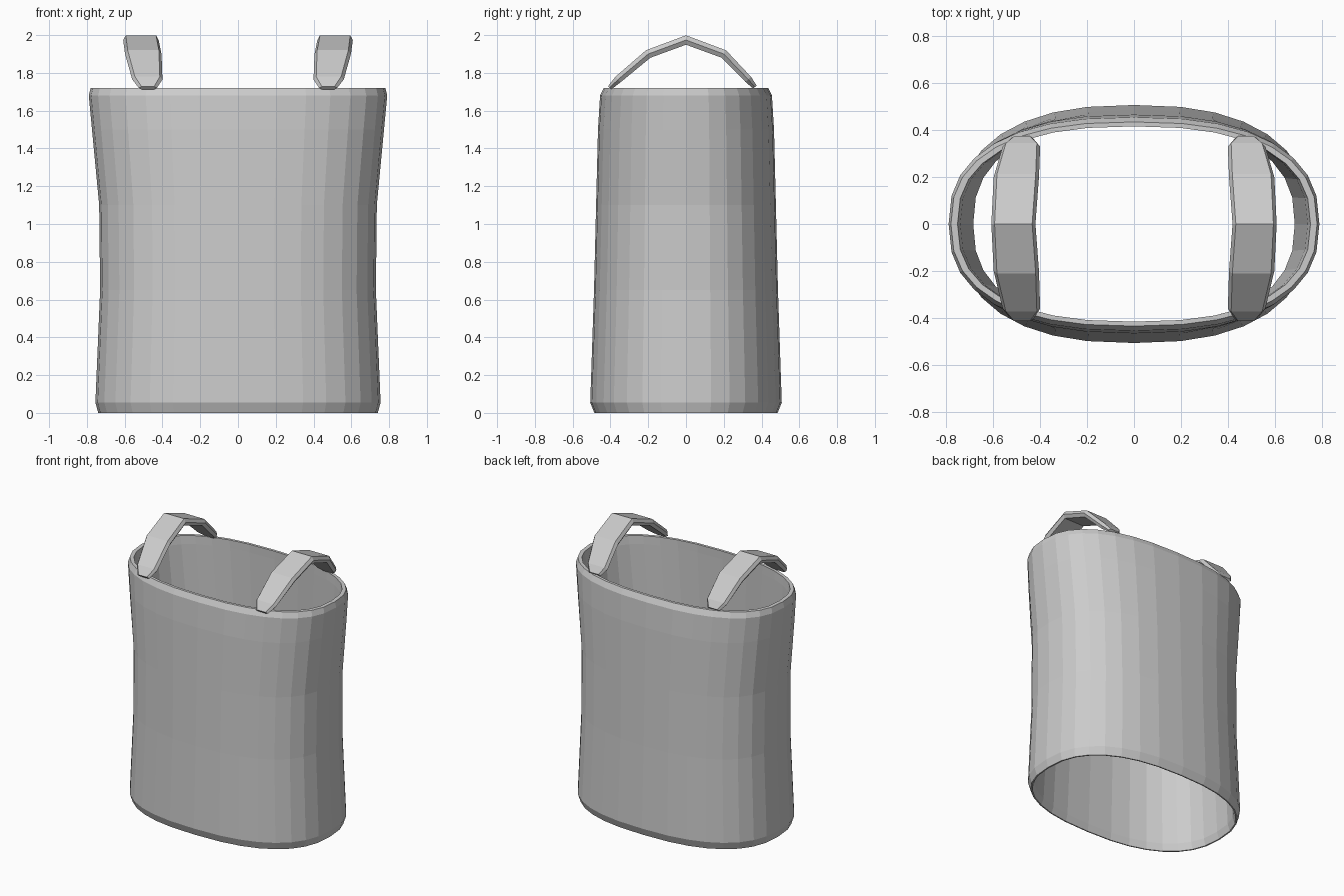
import bpy, bmesh, math
from mathutils import Vector

cube = bpy.data.objects.get("Cube")
if cube:
    bpy.data.objects.remove(cube, do_unlink=True)

grey = bpy.data.materials.new("light_grey")
grey.use_nodes = True
colour = (0.6, 0.6, 0.6, 1)
grey.diffuse_color = colour
grey.node_tree.nodes["Principled BSDF"].inputs["Base Color"].default_value = colour


def finish(bm, name):
    bmesh.ops.recalc_face_normals(bm, faces=bm.faces)
    mesh = bpy.data.meshes.new(name)
    bm.to_mesh(mesh)
    bm.free()
    mesh.materials.append(grey)
    obj = bpy.data.objects.new(name, mesh)
    bpy.context.collection.objects.link(obj)
    return obj


def bridge(bm, a, b):
    for i in range(len(a)):
        j = (i + 1) % len(a)
        bm.faces.new((a[i], a[j], b[j], b[i]))


def oval(bm, rx, ry, z, sides=32, power=2.45):
    """Ring of vertices on a slightly squared ellipse."""
    ring = []
    for i in range(sides):
        t = math.tau * i / sides
        c, s = math.cos(t), math.sin(t)
        x = math.copysign(abs(c) ** (2 / power), c) * rx
        y = math.copysign(abs(s) ** (2 / power), s) * ry
        ring.append(bm.verts.new((x, y, z)))
    return ring


# Open bag body: outside wall up, over the rim, inside wall down
profile = [
    (0.74, 0.485, 0.0), (0.755, 0.507, 0.055), (0.73, 0.487, 0.65),
    (0.735, 0.476, 1.1), (0.773, 0.466, 1.5), (0.79, 0.455, 1.68),
    (0.78, 0.435, 1.72), (0.752, 0.416, 1.72), (0.74, 0.418, 1.66),
    (0.685, 0.43, 1.1), (0.685, 0.44, 0.65), (0.715, 0.465, 0.05),
    (0.73, 0.477, 0.0),
]
bm = bmesh.new()
rings = [oval(bm, *p) for p in profile]
for a, b in zip(rings, rings[1:] + rings[:1]):
    bridge(bm, a, b)
finish(bm, "bag_body")

# Arched handles: (y, z of centre line, inner x, outer x, half thickness)
stations = [
    (-0.405, 1.72, 0.43, 0.525, 0.012), (-0.36, 1.765, 0.4, 0.56, 0.02),
    (-0.2, 1.9, 0.405, 0.598, 0.023), (0, 1.974, 0.42, 0.608, 0.025),
    (0.2, 1.9, 0.405, 0.598, 0.023), (0.33, 1.765, 0.4, 0.56, 0.02),
    (0.365, 1.725, 0.43, 0.525, 0.012),
]


def handle(name, side):
    bm = bmesh.new()
    rings = []
    for i, (y, z, x0, x1, h) in enumerate(stations):
        p = stations[max(i - 1, 0)]
        n = stations[min(i + 1, len(stations) - 1)]
        along = Vector((0, n[0] - p[0], n[1] - p[1])).normalized()
        up = Vector((0, -along.z, along.y)) * h
        inset = 0.014
        section = [(x0, 0), (x0 + inset, 1), (x1 - inset, 1),
                   (x1, 0), (x1 - inset, -1), (x0 + inset, -1)]
        rings.append([bm.verts.new(Vector((side * x, y, z)) + up * k)
                      for x, k in section])
    for a, b in zip(rings, rings[1:]):
        bridge(bm, a, b)
    bm.faces.new(rings[0])
    bm.faces.new(rings[-1])
    finish(bm, name)


handle("left_handle", 1)
handle("right_handle", -1)
